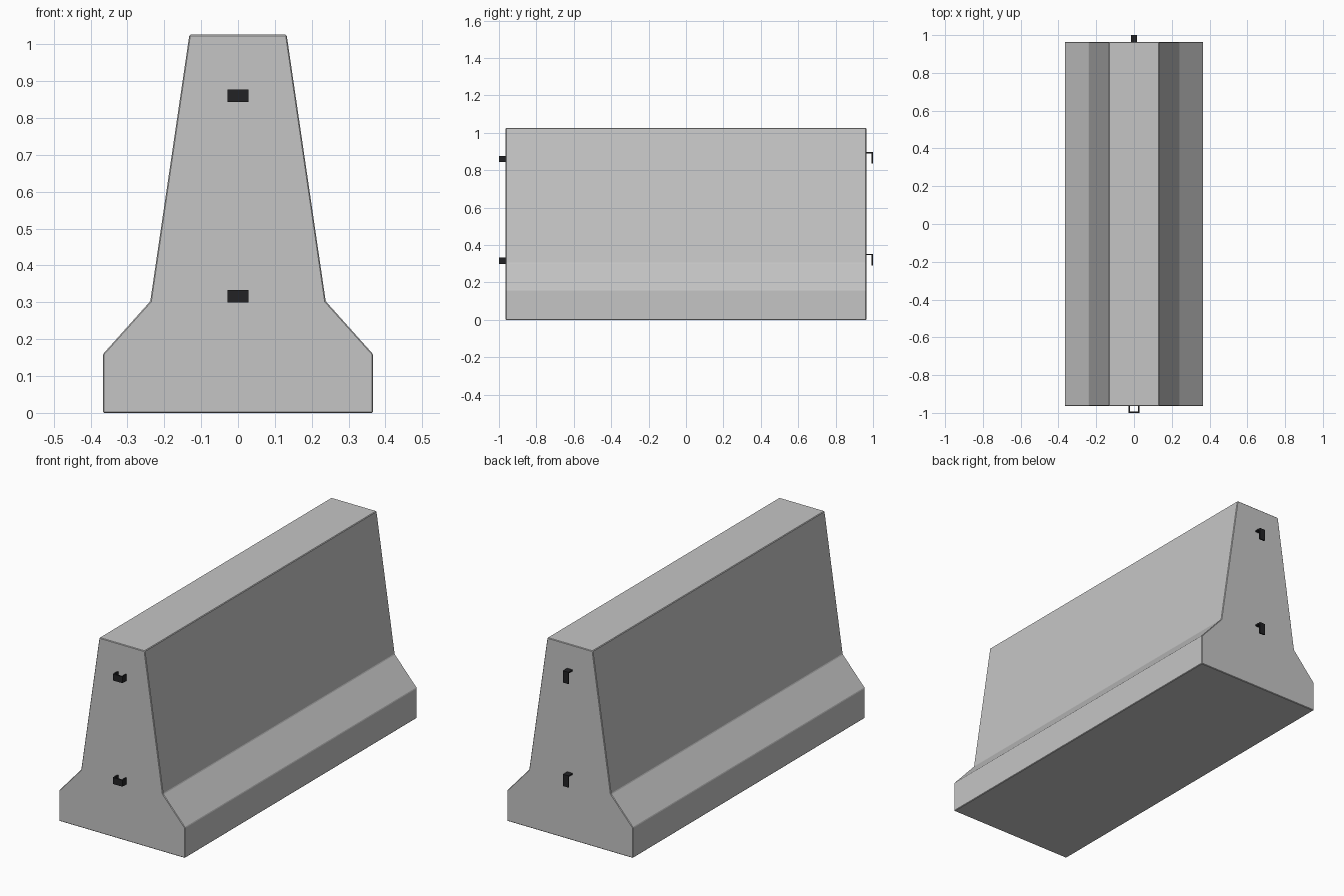
import bpy, bmesh

if "Cube" in bpy.data.objects:
    bpy.data.objects.remove(bpy.data.objects["Cube"])


def material(name, color):
    m = bpy.data.materials.new(name)
    m.diffuse_color = (*color, 1.0)
    m.use_nodes = True
    m.node_tree.nodes["Principled BSDF"].inputs["Base Color"].default_value = m.diffuse_color
    return m


concrete = material("concrete grey", (0.56, 0.56, 0.56))
steel = material("dark steel", (0.016, 0.016, 0.018))


def prism(name, profile, offset, mat):
    """Extrude a closed 3D profile along an offset vector."""
    bm = bmesh.new()
    face = bm.faces.new([bm.verts.new(p) for p in profile])
    ext = bmesh.ops.extrude_face_region(bm, geom=[face])
    verts = [g for g in ext["geom"] if isinstance(g, bmesh.types.BMVert)]
    bmesh.ops.translate(bm, verts=verts, vec=offset)
    bmesh.ops.recalc_face_normals(bm, faces=bm.faces[:])
    mesh = bpy.data.meshes.new(name)
    bm.to_mesh(mesh)
    bm.free()
    mesh.materials.append(mat)
    obj = bpy.data.objects.new(name, mesh)
    bpy.context.collection.objects.link(obj)
    return obj


# Concrete body: mirrored half profile swept along y
END = 0.964
half = [(0.366, 0.0), (0.366, 0.16), (0.238, 0.303), (0.132, 1.026)]
outline = half + [(-x, z) for x, z in reversed(half)]
body = prism("barrier_body", [(x, -END, z) for x, z in outline],
             (0, 2 * END, 0), concrete)
bevel = body.modifiers.new("edge_bevel", "BEVEL")
bevel.width = 0.003
bevel.segments = 1
bevel.limit_method = "ANGLE"

# Steel connectors: a loop on the front end and a hook on the back end
T = 0.007
SUNK = 0.01
for label, z in (("upper", 0.86), ("lower", 0.316)):
    # U-shaped strap lying flat, open towards the body
    loop = [(-0.028, -END + SUNK), (-0.028, -1.0), (0.028, -1.0),
            (0.028, -END + SUNK), (0.028 - T, -END + SUNK),
            (0.028 - T, -1.0 + T), (-0.028 + T, -1.0 + T),
            (-0.028 + T, -END + SUNK)]
    prism(label + "_loop", [(x, y, z - 0.017) for x, y in loop],
          (0, 0, 0.034), steel)
    # L-shaped strap with its tip hanging down
    top, tip = z + 0.037, z - 0.025
    hook = [(END - SUNK, top), (1.0, top), (1.0, tip), (1.0 - T, tip),
            (1.0 - T, top - T), (END - SUNK, top - T)]
    prism(label + "_hook", [(-0.016, y, h) for y, h in hook],
          (0.032, 0, 0), steel)
